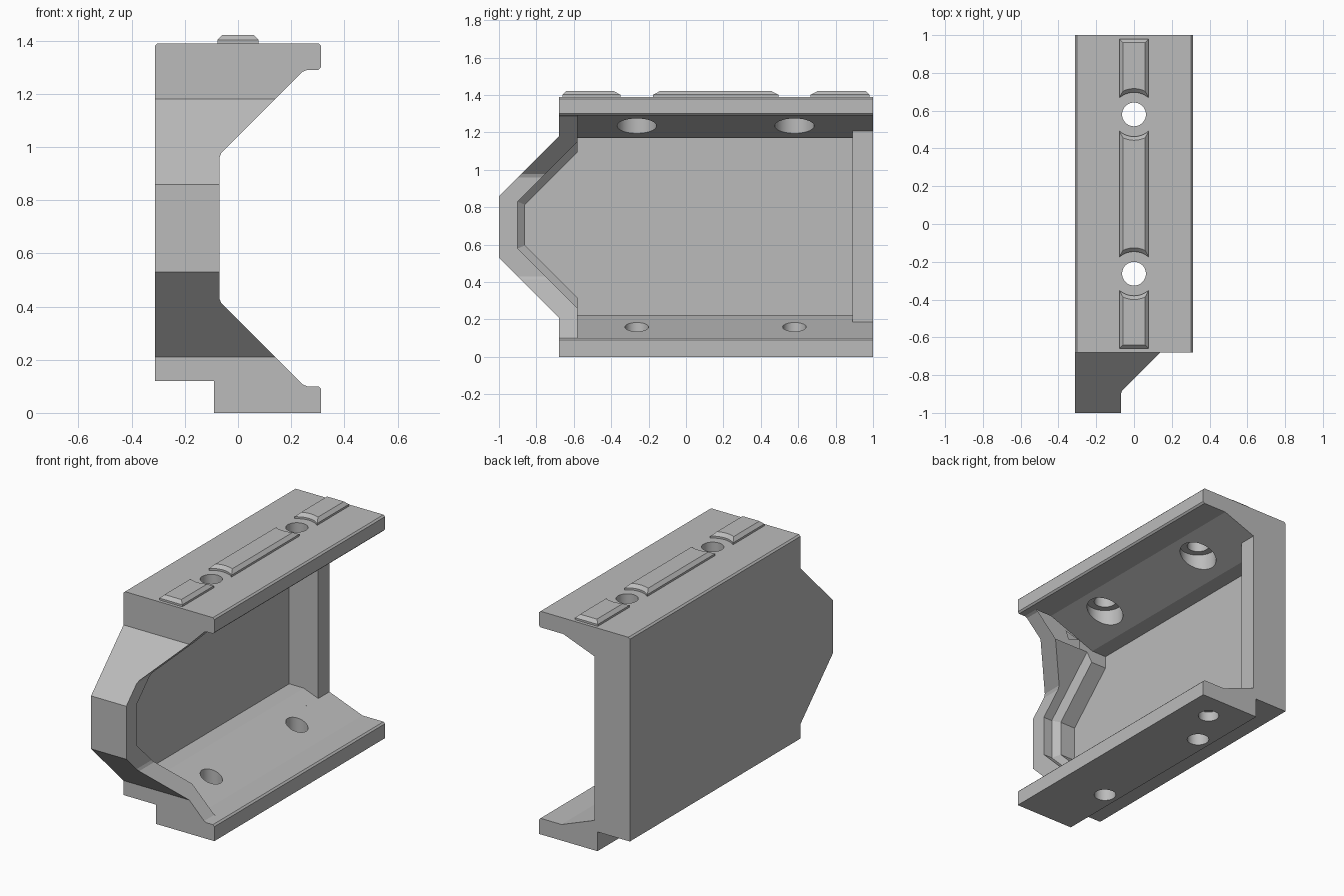
import bpy, bmesh, math
from mathutils import Vector

cube = bpy.data.objects.get("Cube")
if cube:
    bpy.data.objects.remove(cube, do_unlink=True)

grey = bpy.data.materials.new("plain grey")
grey.use_nodes = True
grey.diffuse_color = (0.5, 0.5, 0.5, 1)
grey.node_tree.nodes["Principled BSDF"].inputs["Base Color"].default_value = (0.5, 0.5, 0.5, 1)


def loft(name, rings):
    """Closed solid through matching rings of 3D points."""
    bm = bmesh.new()
    loops = [[bm.verts.new(p) for p in ring] for ring in rings]
    n = len(loops[0])
    for a, b in zip(loops, loops[1:]):
        for i in range(n):
            j = (i + 1) % n
            bm.faces.new((a[i], a[j], b[j], b[i]))
    bm.faces.new(loops[0][::-1])
    bm.faces.new(loops[-1])
    bmesh.ops.recalc_face_normals(bm, faces=bm.faces)
    mesh = bpy.data.meshes.new(name)
    bm.to_mesh(mesh)
    bm.free()
    mesh.materials.append(grey)
    obj = bpy.data.objects.new(name, mesh)
    bpy.context.collection.objects.link(obj)
    return obj


def along_x(pts, x):
    return [(x, y, z) for y, z in pts]


def along_y(pts, y):
    return [(x, y, z) for x, z in pts]


def circle(x, y, z, r, n=40):
    return [(x + r * math.cos(math.tau * i / n), y + r * math.sin(math.tau * i / n), z)
            for i in range(n)]


def soften(pts, size):
    """Cut the corners of a section, leaving the square foot sharp."""
    out = []
    for i, p in enumerate(pts):
        p = Vector(p)
        if p.x + p.y < 0.32:
            out.append(p)
            continue
        for other in (pts[i - 1], pts[(i + 1) % len(pts)]):
            out.append(p + (Vector(other) - p).normalized() * size)
    return out


def combine(obj, tool, operation):
    mod = obj.modifiers.new("combine", 'BOOLEAN')
    mod.operation, mod.solver, mod.object = operation, 'EXACT', tool
    bpy.context.view_layer.objects.active = obj
    bpy.ops.object.modifier_apply(modifier=mod.name)
    bpy.data.objects.remove(tool, do_unlink=True)


def clean(obj):
    bm = bmesh.new()
    bm.from_mesh(obj.data)
    bmesh.ops.remove_doubles(bm, verts=bm.verts, dist=0.0005)
    bmesh.ops.dissolve_limit(bm, angle_limit=0.01, verts=bm.verts, edges=bm.edges)
    bm.to_mesh(obj.data)
    bm.free()


def channel(wall_x, recess=()):
    """Open section between the sloped floor and the sloped ceiling."""
    return [(0.5, 0.10), (0.158, 0.10), (wall_x, 0.16 - 0.38 * wall_x), *recess,
            (wall_x, 1.235 + 0.38 * wall_x), (0.145, 1.29), (0.5, 1.29)]


def opening(end_y, inset=0):
    """Inside outline that follows the pointed front rim."""
    d = inset * 0.414
    s = inset * 1.414
    return [(-0.9 + inset, 0.58 + d), (-0.9 + inset, 0.83 - d), (-0.58, 1.15 - s),
            (-0.58, 1.6), (end_y, 1.6), (end_y, -0.2), (-0.58, -0.2), (-0.58, 0.26 + s)]


# Body: pointed side outline crossed with the C-shaped end section
side = [(-0.68, 0), (1, 0), (1, 1.39), (-0.68, 1.39),
        (-0.68, 1.18), (-1, 0.86), (-1, 0.53), (-0.68, 0.21)]
section = [(-0.313, 0.12), (-0.09, 0.12), (-0.09, 0), (0.313, 0), (0.313, 0.10),
           (0.25, 0.10), (-0.07, 0.42), (-0.07, 0.97), (0.25, 1.29),
           (0.313, 1.29), (0.313, 1.39), (-0.313, 1.39)]
section = soften(section, 0.01)
body = loft("channel_body", [along_x(side, -0.5), along_x(side, 0.5)])
combine(body, loft("section", [along_y(section, -1.2), along_y(section, 1.2)]), 'INTERSECT')

# Channel behind the front rim, open at the back
profile = channel(-0.07)
cavity = loft("cavity", [along_y(profile, -1.2), along_y(profile, 1.2)])
outline = opening(1.1)
combine(cavity, loft("outline", [along_x(outline, -0.4), along_x(outline, 0.6)]), 'INTERSECT')
combine(body, cavity, 'DIFFERENCE')

# Deep pocket with flat top and bottom, a stepped front rim and a back rib
profile = channel(-0.17, [(-0.27, 0.225), (-0.27, 1.17)])
pocket = loft("pocket", [along_y(profile, -1.2), along_y(profile, 1.2)])
narrow, full = opening(0.89, 0.04), opening(0.89)
combine(pocket, loft("rim_step", [along_x(narrow, -0.4), along_x(narrow, -0.165),
                                  along_x(full, -0.13), along_x(full, 0.6)]), 'INTERSECT')
combine(body, pocket, 'DIFFERENCE')
clean(body)

# Bolt holes: through bores, wide upper seats and a blind locating hole
holes = (0.58, -0.263)
for y in holes:
    combine(body, loft("bore", [circle(0, y, -0.1, 0.063), circle(0, y, 1.6, 0.063)]), 'DIFFERENCE')
    combine(body, loft("seat", [circle(0, y, 0.7, 0.105), circle(0, y, 1.3, 0.105)]), 'DIFFERENCE')
combine(body, loft("blind", [circle(0.13, 0.83, -0.1, 0.06), circle(0.13, 0.83, 0.06, 0.06)]), 'DIFFERENCE')

# Raised top pads with chamfered edges and ends hollowed around the bolt holes
parts = [body]
for name, y0, y1 in (("front_pad", -0.66, -0.3), ("middle_pad", -0.22, 0.54), ("back_pad", 0.62, 0.98)):
    rings = []
    for z, c in ((1.385, 0), (1.402, 0), (1.422, 0.02)):
        rings.append([(-0.078 + c, y0 + c, z), (0.078 - c, y0 + c, z),
                      (0.078 - c, y1 - c, z), (-0.078 + c, y1 - c, z)])
    pad = loft(name, rings)
    for y in holes:
        combine(pad, loft("hollow", [circle(0, y, 1.3, 0.117), circle(0, y, 1.402, 0.117),
                                     circle(0, y, 1.422, 0.137), circle(0, y, 1.5, 0.137)]), 'DIFFERENCE')
    parts.append(pad)

# Smooth round walls, keep every other edge sharp
bpy.ops.object.select_all(action='DESELECT')
for obj in parts:
    obj.select_set(True)
bpy.context.view_layer.objects.active = body
bpy.ops.object.shade_smooth_by_angle(angle=math.radians(15))
